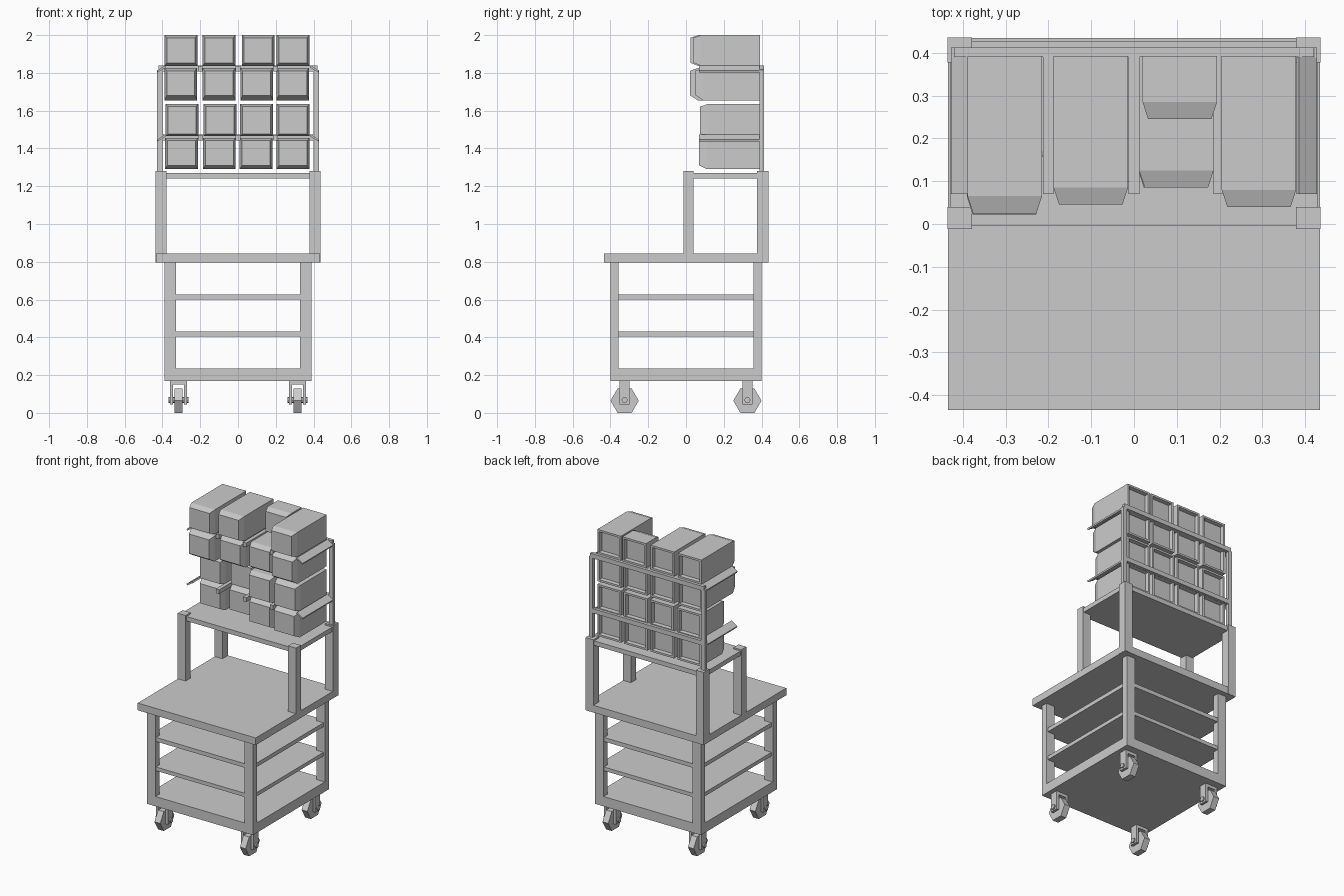
import bpy, bmesh, math
from mathutils import Matrix

if "Cube" in bpy.data.objects:
    bpy.data.objects.remove(bpy.data.objects["Cube"])


def finish(name, bm):
    bmesh.ops.recalc_face_normals(bm, faces=bm.faces[:])
    me = bpy.data.meshes.new(name)
    bm.to_mesh(me)
    bm.free()
    ob = bpy.data.objects.new(name, me)
    bpy.context.collection.objects.link(ob)
    return ob


def box(name, x, y, z):
    """Box from (min, max) ranges."""
    bm = bmesh.new()
    size = [r[1] - r[0] for r in (x, y, z)]
    mid = [(r[0] + r[1]) / 2 for r in (x, y, z)]
    bmesh.ops.create_cube(bm, size=1, matrix=Matrix.Translation(mid) @ Matrix.Diagonal((*size, 1)))
    return finish(name, bm)


def span(s, a, b):
    """Range a..b mirrored to side s."""
    return (min(s * a, s * b), max(s * a, s * b))


def loft(name, rings):
    """Join rings of equal point count and cap both ends."""
    bm = bmesh.new()
    vs = [[bm.verts.new(p) for p in ring] for ring in rings]
    n = len(vs[0])
    for a, b in zip(vs, vs[1:]):
        for i in range(n):
            bm.faces.new((a[i], a[(i + 1) % n], b[(i + 1) % n], b[i]))
    bm.faces.new(vs[0])
    bm.faces.new(vs[-1])
    return finish(name, bm)


def disc(name, x, y, z, r, width, sides):
    """Prism with its axis along x and a corner pointing along y."""
    rings = []
    for dx in (-width / 2, width / 2):
        rings.append([(x + dx, y + r * math.cos(2 * math.pi * i / sides),
                       z + r * math.sin(2 * math.pi * i / sides)) for i in range(sides)])
    return loft(name, rings)


def bin_box(name, cx, y0, z0, z1, low):
    """Storage bin: tapered front end, recessed back end; low = bottom inset of the front."""
    def ring(y, side, top, bottom):
        w = 0.087 - side
        return [(cx - w, y, z0 + bottom), (cx + w, y, z0 + bottom),
                (cx + w, y, z1 - top), (cx - w, y, z1 - top)]
    back = 0.393
    return loft(name, [ring(y0, 0.013, 0.014, low), ring(y0 + 0.04, 0, 0, 0), ring(back, 0, 0, 0),
                       ring(back, 0.013, 0.013, 0.013), ring(back - 0.025, 0.016, 0.016, 0.016)])


# cart body
box("base_deck", (-0.39, 0.39), (-0.40, 0.40), (0.17, 0.235))
box("lower_shelf", (-0.38, 0.38), (-0.395, 0.395), (0.405, 0.43))
box("middle_shelf", (-0.38, 0.38), (-0.395, 0.395), (0.60, 0.627))
box("table_top", (-0.435, 0.435), (-0.435, 0.435), (0.795, 0.843))
box("raised_shelf", (-0.43, 0.43), (-0.003, 0.428), (1.24, 1.27))

for sx in (-1, 1):
    # upper posts and rack uprights
    box("front_post", span(sx, 0.378, 0.436), (-0.012, 0.04), (0.84, 1.28))
    box("back_post", span(sx, 0.378, 0.436), (0.377, 0.436), (0.797, 1.28))
    box("rack_upright", span(sx, 0.40, 0.428), (0.388, 0.412), (1.26, 1.815))
    for sy in (-1, 1):
        # legs
        box("leg", span(sx, 0.328, 0.39), span(sy, 0.357, 0.40), (0.23, 0.80))
        # casters
        x, y = sx * 0.315, sy * 0.325
        disc("caster_wheel", x, y, 0.0645, 0.0745, 0.042, 6)
        disc("caster_axle", x, y, 0.068, 0.016, 0.108, 8)
        box("caster_fork_top", (x - 0.045, x + 0.045), (y - 0.027, y + 0.027), (0.15, 0.172))
        for s in (-1, 1):
            a, b = span(s, 0.028, 0.045)
            box("caster_fork_side", (x + a, x + b), (y - 0.027, y + 0.027), (0.045, 0.155))

# rack rails: back bar, sloped end flaps, dividers between bin columns
for z in (1.808, 1.443):
    box("rack_back_bar", (-0.42, 0.42), (0.39, 0.412), (z, z + 0.03))
    for sx in (-1, 1):
        prof = [(0.38, z + 0.022), (0.425, z - 0.006), (0.428, z + 0.004), (0.386, z + 0.031)]
        loft("rack_end_flap", [[(sx * px, y, pz) for px, pz in prof] for y in (0.07, 0.41)])
    for x in (-0.2, 0.0, 0.198):
        box("rack_divider", (x - 0.0125, x + 0.0125), (0.07, 0.40), (z, z + 0.028))

# bins: (bottom z, top z, front bottom inset, column centres, front y of each)
rows = [
    (1.837, 2.000, 0.016, (-0.302, -0.101, 0.107, 0.292), (0.025, 0.045, 0.245, 0.04)),
    (1.655, 1.825, 0.026, (-0.303, -0.100, 0.099, 0.290), (0.022, 0.06, 0.085, 0.05)),
    (1.465, 1.635, 0.012, (-0.297, -0.096, 0.097, 0.292), (0.13, 0.17, 0.085, 0.075)),
    (1.290, 1.455, 0.020, (-0.299, -0.099, 0.096, 0.291), (0.13, 0.16, 0.09, 0.07)),
]
for z0, z1, low, xs, ys in rows:
    for cx, y0 in zip(xs, ys):
        bin_box("storage_bin", cx, y0, z0, z1, low)
